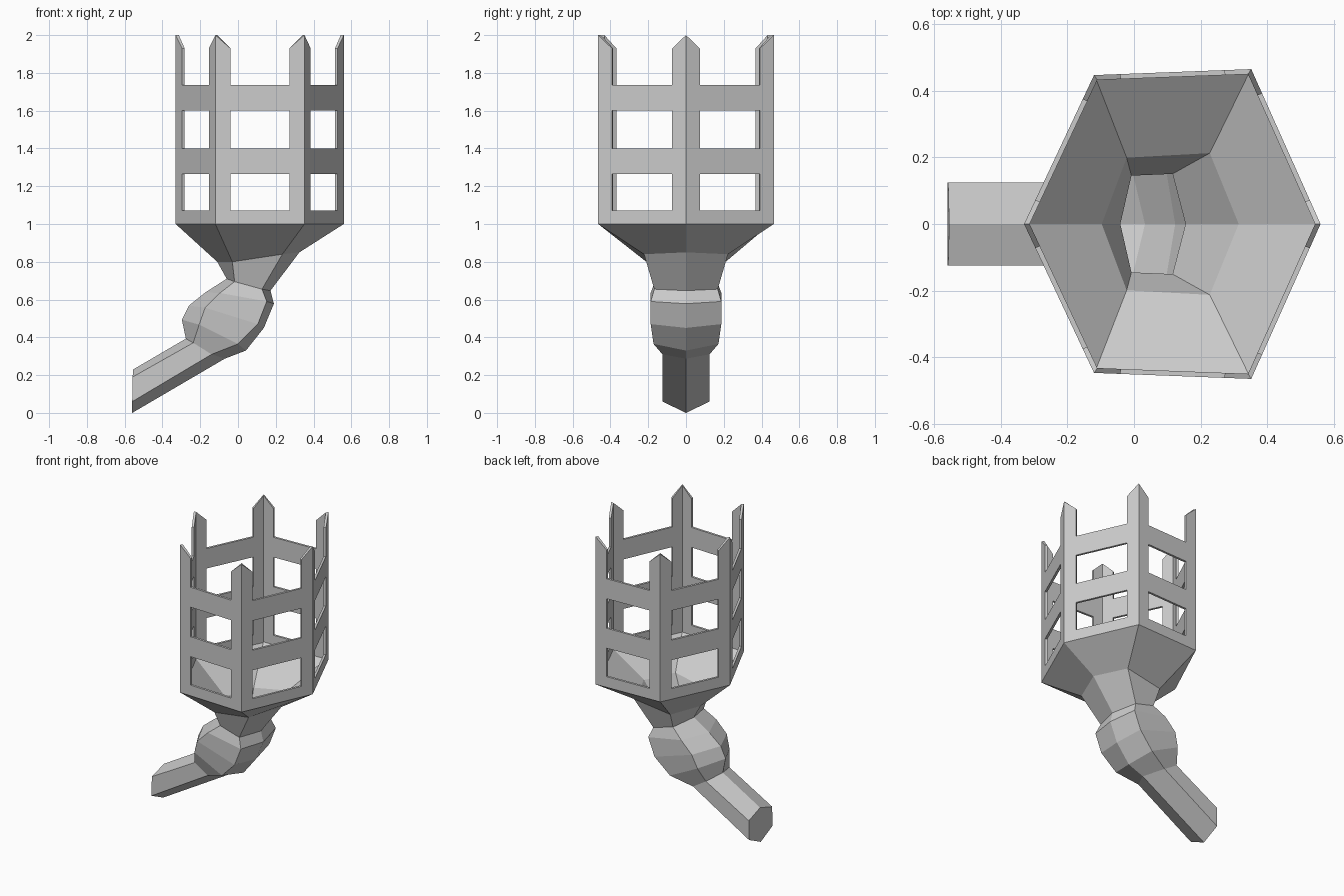
import bpy, bmesh
from mathutils import Vector

if "Cube" in bpy.data.objects:
    bpy.data.objects.remove(bpy.data.objects["Cube"])

WALL = 0.015


def finish(bm, name):
    """Weld, orient outward, and give the sheet an inward wall thickness."""
    bmesh.ops.remove_doubles(bm, verts=bm.verts, dist=1e-4)
    me = bpy.data.meshes.new(name)
    bm.to_mesh(me)
    bm.free()
    ob = bpy.data.objects.new(name, me)
    bpy.context.collection.objects.link(ob)
    mod = ob.modifiers.new("wall", 'SOLIDIFY')
    mod.thickness = WALL
    mod.offset = -1
    mod.use_even_offset = True
    return ob


def hex_ring(left, mid_l, mid_r, right):
    """Mirrored hexagon: (x, z) ends on y = 0 and (x, y, z) side corners."""
    (a, b, c), (d, e, f) = mid_l, mid_r
    pts = [(left[0], 0, left[1]), (a, -b, c), (d, -e, f),
           (right[0], 0, right[1]), (d, e, f), (a, b, c)]
    return [Vector(p) for p in pts]


# Rim hexagon shared by basket and funnel
rim = hex_ring((-0.33, 1), (-0.12, 0.447, 1), (0.352, 0.465, 1), (0.56, 1))

# Basket: corner posts, two crossbars and a sill on each side
rows = [1.0, 1.072, 1.265, 1.40, 1.60, 1.735, 1.93]
open_rows = {1, 3, 5}
post = 0.08
bm = bmesh.new()
for i in range(6):
    p, q = rim[i], rim[(i + 1) % 6]
    d = (q - p).normalized() * post
    cols = [p, p + d, q - d, q]
    for r in range(6):
        for c in range(3):
            if c == 1 and r in open_rows:
                continue
            z0, z1 = rows[r], rows[r + 1]
            # posts end in a point at the hexagon corner
            za = 2.0 if r == 5 and c == 0 else z1
            zb = 2.0 if r == 5 and c == 2 else z1
            u, v = cols[c], cols[c + 1]
            bm.faces.new([bm.verts.new(k) for k in (
                (u.x, u.y, z0), (v.x, v.y, z0), (v.x, v.y, zb), (u.x, u.y, za))])
finish(bm, "basket")

# Funnel, bulb and slanted handle: one hexagonal loft
rings = [
    rim,
    hex_ring((-0.11, 0.80), (-0.03, 0.21, 0.80), (0.235, 0.222, 0.84), (0.325, 0.85)),
    hex_ring((-0.06, 0.71), (-0.018, 0.165, 0.695), (0.127, 0.168, 0.655), (0.172, 0.647)),
    hex_ring((-0.174, 0.637), (-0.095, 0.187, 0.635), (0.152, 0.187, 0.59), (0.19, 0.578)),
    hex_ring((-0.26, 0.568), (-0.174, 0.187, 0.557), (0.105, 0.187, 0.47), (0.137, 0.45)),
    hex_ring((-0.297, 0.493), (-0.206, 0.172, 0.467), (0.0, 0.172, 0.365), (0.042, 0.33)),
    hex_ring((-0.276, 0.393), (-0.237, 0.125, 0.371), (-0.14, 0.125, 0.31), (-0.07, 0.287)),
    hex_ring((-0.555, 0.23), (-0.558, 0.125, 0.19), (-0.56, 0.125, 0.06), (-0.56, 0.0)),
]
bm = bmesh.new()
loops = [[bm.verts.new(p) for p in ring] for ring in rings]
for up, low in zip(loops, loops[1:]):
    for i in range(6):
        j = (i + 1) % 6
        bm.faces.new((up[j], up[i], low[i], low[j]))
bm.faces.new(loops[-1][::-1])
finish(bm, "handle_and_funnel")
